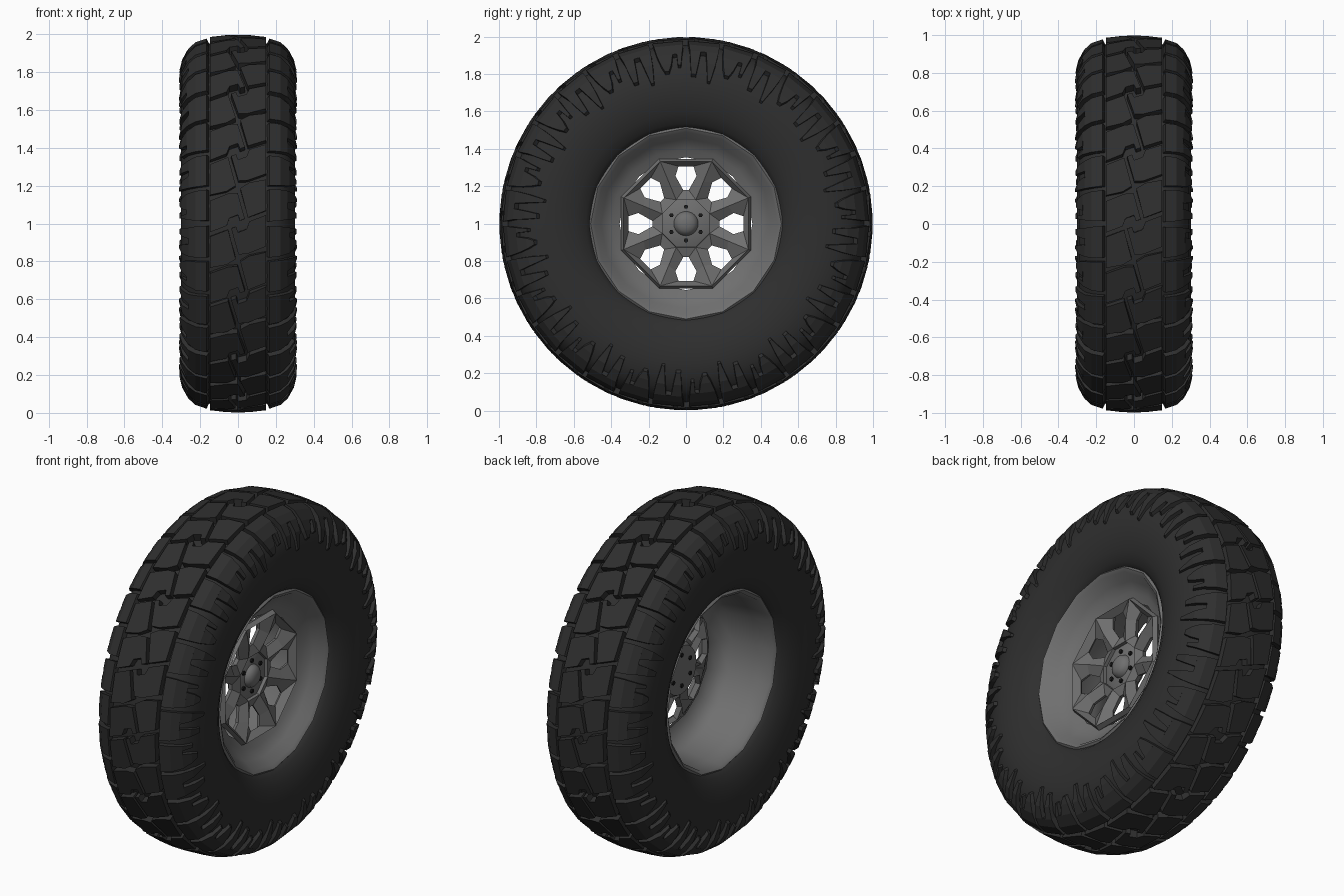
import bpy, bmesh, math
from math import sin, cos, radians, pi

cube = bpy.data.objects.get("Cube")
if cube:
    bpy.data.objects.remove(cube)

PERIODS = 16
STEP = 2 * pi / PERIODS


def material(name, v):
    m = bpy.data.materials.new(name)
    m.use_nodes = True
    col = (v, v, v, 1)
    m.diffuse_color = col
    bsdf = m.node_tree.nodes["Principled BSDF"]
    bsdf.inputs["Base Color"].default_value = col
    bsdf.inputs["Roughness"].default_value = 0.8
    return m


RUBBER = material("black rubber", 0.028)
METAL = material("grey metal", 0.16)
DARK = material("dark bolt", 0.01)


def polar(x, r, a):
    """Point at radius r and angle a around the axle."""
    return (x, r * sin(a), 1 + r * cos(a))


def finish(bm, name, mat, smooth=None):
    bmesh.ops.remove_doubles(bm, verts=bm.verts, dist=1e-5)
    bmesh.ops.recalc_face_normals(bm, faces=bm.faces)
    me = bpy.data.meshes.new(name)
    bm.to_mesh(me)
    bm.free()
    me.materials.append(mat)
    ob = bpy.data.objects.new(name, me)
    bpy.context.collection.objects.link(ob)
    if smooth:
        bpy.ops.object.select_all(action="DESELECT")
        ob.select_set(True)
        bpy.context.view_layer.objects.active = ob
        bpy.ops.object.shade_smooth_by_angle(angle=radians(smooth))
    return ob


def lathe(name, profile, sides, mat, smooth, closed=False):
    bm = bmesh.new()
    rings = [[bm.verts.new(polar(x, r, 2 * pi * i / sides)) for i in range(sides)]
             for x, r in profile]
    pairs = list(zip(rings, rings[1:])) + ([(rings[-1], rings[0])] if closed else [])
    for a, b in pairs:
        for i in range(sides):
            j = (i + 1) % sides
            bm.faces.new((a[i], a[j], b[j], b[i]))
    return finish(bm, name, mat, smooth)


# Tyre carcass: half profile mirrored across the middle
half = [(0.14, 0.955), (0.21, 0.935), (0.262, 0.885), (0.29, 0.82), (0.302, 0.75),
        (0.298, 0.67), (0.278, 0.59), (0.25, 0.535), (0.215, 0.5)]
lathe("tyre_carcass", [(-x, r) for x, r in reversed(half)] + half, 64, RUBBER, 50, True)


# Centre tread: slanted blocks around a leaning groove, with stepped cross grooves
def crown(x):
    return 0.998 - 0.5 * x * x


def tread_block(bm, outline, start):
    top, low = [], []
    for x, t in outline:
        a = (start + t + 1.0 * x) * STEP
        top.append(bm.verts.new(polar(x, crown(x), a)))
        low.append(bm.verts.new(polar(x, 0.94, a)))
    bm.faces.new(top)
    for i in range(len(top)):
        j = (i + 1) % len(top)
        bm.faces.new((top[i], top[j], low[j], low[i]))


lower_left = [(-0.148, 0.03), (-0.06, 0.03), (-0.045, 0.12), (0.0, 0.12), (0.01, 0.03),
              (0.036, 0.03), (-0.002, 0.42), (-0.05, 0.46), (-0.148, 0.46)]
lower_right = [(0.052, 0.03), (0.148, 0.03), (0.148, 0.46), (0.06, 0.5), (0.012, 0.47)]
bm = bmesh.new()
for k in range(PERIODS):
    for outline in (lower_left, lower_right):
        tread_block(bm, outline, k)
        # The other half of the pattern is the same turned half way round
        tread_block(bm, [(-x, 1 - t) for x, t in outline], k)
finish(bm, "centre_tread_blocks", RUBBER)


# Shoulder lugs: a slab over the shoulder that splits into fingers on the sidewall
def strip(bm, sections, start, side):
    rows = []
    for x, r, t0, t1 in sections:
        a0, a1 = ((start + side * t) * STEP for t in (t0, t1))
        low = (x * 0.9, r - 0.035)
        rows.append([bm.verts.new(polar(side * px, pr, a)) for px, pr, a in
                     ((x, r, a0), (x, r, a1), (*low, a1), (*low, a0))])
    for a, b in zip(rows, rows[1:]):
        for i in range(4):
            j = (i + 1) % 4
            bm.faces.new((a[i], a[j], b[j], b[i]))
    bm.faces.new(rows[0])
    bm.faces.new(rows[-1])


long_lug = [
    [(0.166, 0.978, 0.03, 0.47), (0.225, 0.958, 0.04, 0.48), (0.262, 0.925, 0.06, 0.48)],
    [(0.262, 0.925, 0.06, 0.22), (0.296, 0.865, 0.07, 0.2), (0.31, 0.8, 0.09, 0.17)],
    [(0.262, 0.925, 0.3, 0.48), (0.296, 0.865, 0.33, 0.47), (0.312, 0.77, 0.38, 0.43)],
]
short_lug = [
    [(0.166, 0.978, 0.53, 0.96), (0.225, 0.958, 0.54, 0.96), (0.272, 0.91, 0.56, 0.94)],
    [(0.272, 0.91, 0.56, 0.8), (0.297, 0.86, 0.6, 0.77), (0.308, 0.82, 0.65, 0.72)],
    [(0.272, 0.91, 0.86, 0.94), (0.3, 0.85, 0.87, 0.92)],
]
bm = bmesh.new()
for k in range(PERIODS):
    for side in (1, -1):
        for part in long_lug + short_lug:
            strip(bm, part, k, side)
finish(bm, "shoulder_lugs", RUBBER)

# Rim: shallow dish on the outside, deep barrel on the inside
lathe("rim_dish", [(0.225, 0.525), (0.238, 0.51), (0.225, 0.49), (0.17, 0.455),
                   (0.135, 0.4), (0.115, 0.355)], 16, METAL, 60)
lathe("rim_barrel", [(-0.225, 0.525), (-0.238, 0.51), (-0.225, 0.492), (-0.12, 0.48),
                     (0.02, 0.465), (0.08, 0.43), (0.1, 0.355)], 16, METAL, 60)

# Spoke disc: eight sectors, each a frame around a six-sided funnel hole
frame = [(0.125, 0.375, -22.5), (0.125, 0.375, 22.5), (0.108, 0.25, 22.5),
         (0.075, 0.135, 22.5), (0.075, 0.135, -22.5), (0.108, 0.25, -22.5)]
hole = [(0.09, 0.33, -8), (0.09, 0.33, 8), (0.075, 0.265, 16),
        (0.06, 0.175, 8), (0.06, 0.175, -8), (0.075, 0.265, -16)]
bm = bmesh.new()
for k in range(8):
    f, h = ([bm.verts.new(polar(x, r, radians(d + 45 * k))) for x, r, d in loop]
            for loop in (frame, hole))
    for i in range(6):
        j = (i + 1) % 6
        bm.faces.new((f[i], f[j], h[j], h[i]))
disc = finish(bm, "spoke_disc", METAL)
solid = disc.modifiers.new("thickness", "SOLIDIFY")
solid.thickness = 0.03
solid.offset = -1

# Hub plate and domed centre cap
lathe("hub_plate", [(0.03, 0.001), (0.03, 0.14), (0.07, 0.16), (0.085, 0.14), (0.09, 0.001)],
      24, METAL, 40)
lathe("centre_cap", [(0.085, 0.066), (0.105, 0.06), (0.12, 0.042), (0.126, 0.02),
                     (0.127, 0.001)], 24, METAL, 60)

# Bolts, reaching through to the back of the hub
for k in range(6):
    bpy.ops.mesh.primitive_cylinder_add(vertices=6, radius=0.012, depth=0.075,
                                        location=polar(0.06, 0.09, k * pi / 3),
                                        rotation=(0, pi / 2, 0))
    bolt = bpy.context.object
    bolt.name = f"bolt_{k + 1}"
    bolt.data.materials.append(DARK)
